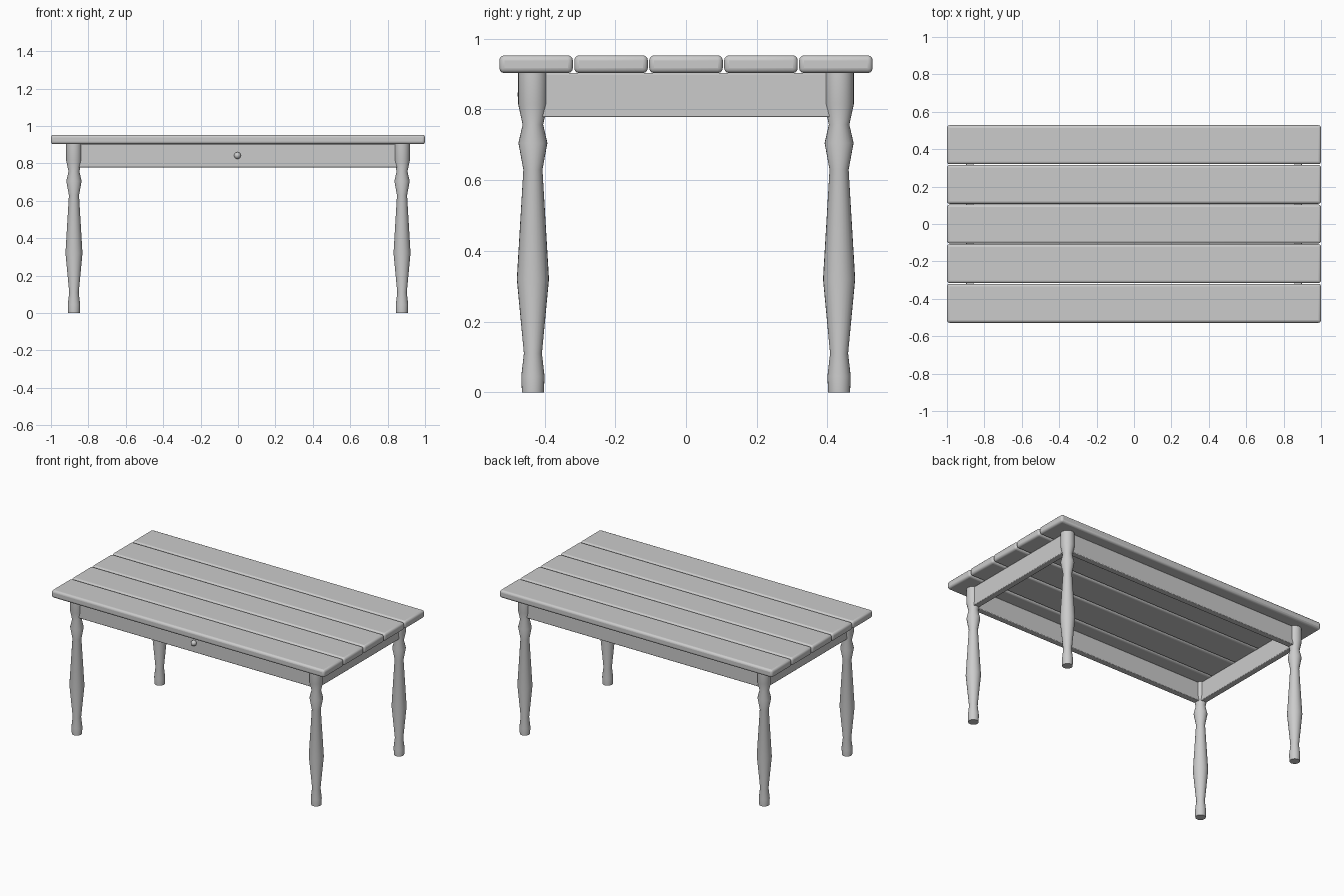
import bpy, bmesh, math

if "Cube" in bpy.data.objects:
    bpy.data.objects.remove(bpy.data.objects["Cube"])

LEG_X, LEG_Y = 0.877, 0.433
TOP_Z, UNDER_Z, APRON_Z = 0.953, 0.903, 0.778


def finish(obj, angle=35):
    bpy.ops.object.select_all(action='DESELECT')
    obj.select_set(True)
    bpy.context.view_layer.objects.active = obj
    bpy.ops.object.shade_smooth_by_angle(angle=math.radians(angle))


def box(name, loc, size, bevel, segments):
    bpy.ops.mesh.primitive_cube_add(size=1, location=loc)
    obj = bpy.context.object
    obj.name = name
    obj.scale = size
    bpy.ops.object.transform_apply(location=False, rotation=False, scale=True)
    mod = obj.modifiers.new("Bevel", 'BEVEL')
    mod.width = bevel
    mod.segments = segments
    finish(obj)
    return obj


def lathe(name, profile, loc, sides=24):
    bm = bmesh.new()
    rings = []
    for r, z in profile:
        rings.append([bm.verts.new((r * math.cos(2 * math.pi * i / sides),
                                    r * math.sin(2 * math.pi * i / sides), z))
                      for i in range(sides)])
    for a, b in zip(rings, rings[1:]):
        for i in range(sides):
            j = (i + 1) % sides
            bm.faces.new((a[i], a[j], b[j], b[i]))
    bm.faces.new(rings[0][::-1])
    bm.faces.new(rings[-1])
    mesh = bpy.data.meshes.new(name)
    bm.to_mesh(mesh)
    bm.free()
    obj = bpy.data.objects.new(name, mesh)
    obj.location = loc
    bpy.context.collection.objects.link(obj)
    finish(obj)
    return obj


# Tabletop: five rounded planks with narrow gaps
for i in range(5):
    box(f"top_plank_{i + 1}", (0, (i - 2) * 0.212, (TOP_Z + UNDER_Z) / 2),
        (2.0, 0.208, TOP_Z - UNDER_Z), 0.014, 3)

# Turned legs
LEG_PROFILE = [(0.031, 0), (0.033, 0.045), (0.0255, 0.11), (0.0455, 0.32),
               (0.027, 0.63), (0.041, 0.705), (0.029, 0.757),
               (0.0417, 0.815), (0.0417, UNDER_Z)]
for y_name, sy in (("front", -1), ("back", 1)):
    for x_name, sx in (("left", -1), ("right", 1)):
        lathe(f"{y_name}_{x_name}_leg", LEG_PROFILE, (sx * LEG_X, sy * LEG_Y, 0))

# Apron boards running between the leg centres
mid_z, height = (UNDER_Z + APRON_Z) / 2, UNDER_Z - APRON_Z
for name, s in (("front", -1), ("back", 1)):
    box(f"{name}_apron", (0, s * LEG_Y, mid_z), (2 * LEG_X, 0.04, height), 0.004, 2)
for name, s in (("left", -1), ("right", 1)):
    box(f"{name}_apron", (s * LEG_X, 0, mid_z), (0.04, 2 * LEG_Y, height), 0.004, 2)

# Round knob on the front apron
bpy.ops.mesh.primitive_uv_sphere_add(segments=24, ring_count=12, radius=0.018,
                                     location=(-0.003, -0.459, 0.842))
knob = bpy.context.object
knob.name = "front_knob"
finish(knob, 60)
